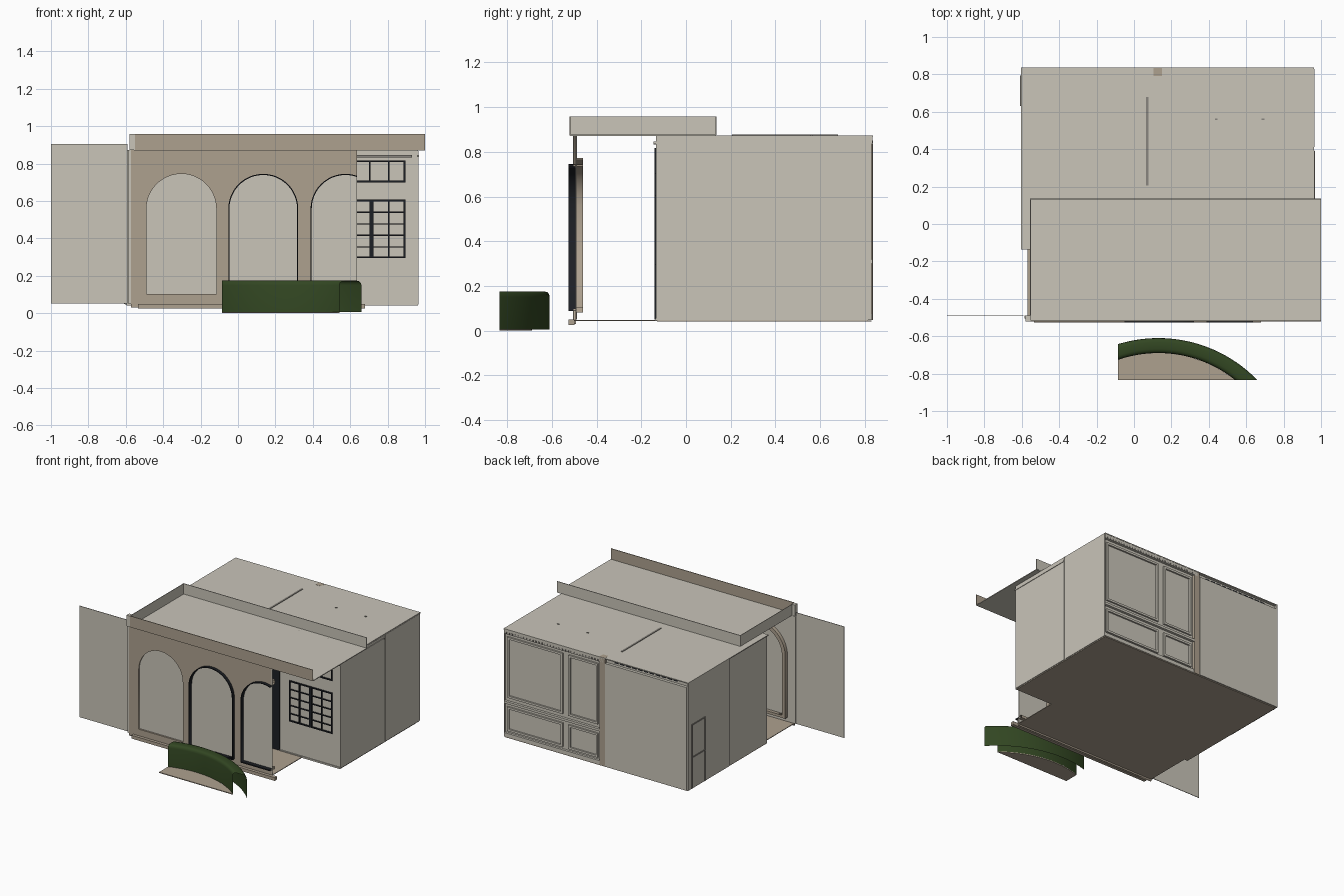
import bpy, bmesh, math
from mathutils import Vector

if "Cube" in bpy.data.objects:
    bpy.data.objects.remove(bpy.data.objects["Cube"])


def material(name, rgb):
    m = bpy.data.materials.new(name)
    m.diffuse_color = (*rgb, 1)
    m.use_nodes = True
    m.node_tree.nodes["Principled BSDF"].inputs["Base Color"].default_value = m.diffuse_color
    return m


PLASTER = material("pale_plaster", (0.585, 0.555, 0.485))
TAN = material("tan_stucco", (0.42, 0.355, 0.275))
BLACK = material("black_metal", (0.012, 0.014, 0.018))
GREEN = material("hedge_green", (0.032, 0.062, 0.016))
GREY = material("grey_trim", (0.25, 0.235, 0.21))


def add_mesh(name, bm, mat):
    bmesh.ops.recalc_face_normals(bm, faces=bm.faces)
    me = bpy.data.meshes.new(name)
    bm.to_mesh(me)
    bm.free()
    me.materials.append(mat)
    ob = bpy.data.objects.new(name, me)
    bpy.context.collection.objects.link(ob)
    return ob


def boxes(name, mat, *items):
    """One object from boxes given as (x0, x1, y0, y1, z0, z1)."""
    bm = bmesh.new()
    for x0, x1, y0, y1, z0, z1 in items:
        vs = bmesh.ops.create_cube(bm, size=1)["verts"]
        for v in vs:
            v.co = Vector((x0 + (v.co.x + .5) * (x1 - x0),
                           y0 + (v.co.y + .5) * (y1 - y0),
                           z0 + (v.co.z + .5) * (z1 - z0)))
    return add_mesh(name, bm, mat)


def frame(x0, x1, y0, y1, z0, z1, w):
    """Four bars around a rectangle facing front or back."""
    return [(x0, x1, y0, y1, z0, z0 + w), (x0, x1, y0, y1, z1 - w, z1),
            (x0, x0 + w, y0, y1, z0 + w, z1 - w), (x1 - w, x1, y0, y1, z0 + w, z1 - w)]


def arch(cx, r, z0, spring=0.558, n=24):
    pts = [(cx - r, z0), (cx + r, z0)]
    return pts + [(cx + r * math.cos(math.pi * i / n), spring + r * math.sin(math.pi * i / n))
                  for i in range(n + 1)]


def rect(x0, x1, z0, z1):
    return [(x0, z0), (x1, z0), (x1, z1), (x0, z1)]


def plate(name, mat, loops, y0, y1, clip=0.637):
    """Upright plate filled between x-z outlines, cut off at x = clip."""
    cu = bpy.data.curves.new(name + "_outline", 'CURVE')
    cu.dimensions = '2D'
    cu.fill_mode = 'BOTH'
    cu.extrude = (y1 - y0) / 2
    for loop in loops:
        sp = cu.splines.new('POLY')
        sp.points.add(len(loop) - 1)
        for p, (x, z) in zip(sp.points, loop):
            p.co = (x, z, 0, 1)
        sp.use_cyclic_u = True
    tmp = bpy.data.objects.new(name + "_outline", cu)
    bpy.context.collection.objects.link(tmp)
    dg = bpy.context.evaluated_depsgraph_get()
    me = bpy.data.meshes.new_from_object(tmp.evaluated_get(dg))
    bm = bmesh.new()
    bm.from_mesh(me)
    bpy.data.objects.remove(tmp)
    for v in bm.verts:
        v.co = Vector((v.co.x, (y0 + y1) / 2 - v.co.z, v.co.y))
    bmesh.ops.remove_doubles(bm, verts=bm.verts, dist=1e-5)
    bmesh.ops.bisect_plane(bm, geom=bm.verts[:] + bm.edges[:] + bm.faces[:],
                           plane_co=(clip, 0, 0), plane_no=(1, 0, 0), clear_outer=True)
    return add_mesh(name, bm, mat)


# House body and floors
boxes("house_body", PLASTER, (-0.595, 0.96, -0.132, 0.815, 0.045, 0.868))
boxes("house_roof", PLASTER, (-0.605, 0.962, -0.135, 0.836, 0.866, 0.873))
boxes("house_floor", TAN, (-0.595, 0.958, -0.13, 0.83, 0.04, 0.046))
boxes("patio_floor", TAN, (-0.57, 0.637, -0.50, -0.13, 0.042, 0.047))

# Patio roof with low parapet, open on the right
boxes("patio_roof", PLASTER, (-0.555, 1.0, -0.518, 0.135, 0.871, 0.877))
boxes("parapet_sides", PLASTER, (-0.556, -0.552, -0.515, 0.135, 0.875, 0.957),
      (-0.556, 1.0, 0.131, 0.136, 0.875, 0.957))
boxes("parapet_end_cap", PLASTER, (-0.58, -0.552, -0.522, -0.49, 0.873, 0.957))
boxes("parapet_front", TAN, (-0.552, 1.0, -0.522, -0.517, 0.873, 0.959))

# Arcade wall
CENTRES = (-0.303, 0.135, 0.575)
R = 0.187
plate("arcade_front", TAN, [rect(-0.572, 0.80, 0.03, 0.874)] +
      [arch(c, R, 0.09) for c in CENTRES], -0.503, -0.493)
boxes("arcade_backing", PLASTER, (-0.572, 0.637, -0.494, -0.489, 0.05, 0.872))
for i, c in enumerate(CENTRES):
    plate(f"inner_arch_trim_{i}", TAN, [arch(c, R + 0.028, 0.08), arch(c, R, 0.10)],
          -0.489, -0.462)
    if i:
        plate(f"black_arch_frame_{i}", BLACK, [arch(c, R, 0.088), arch(c, R - 0.006, 0.096)],
              -0.526, -0.495)
boxes("arch_sill", TAN, (-0.49, -0.116, -0.507, -0.493, 0.088, 0.102))
boxes("arcade_step", TAN, (-0.535, 0.68, -0.526, -0.50, 0.025, 0.05))
boxes("side_screen", PLASTER, (-1.0, -0.592, -0.492, -0.488, 0.052, 0.905))

# Front window with transom, door leaf and lintel
YF0, YF1 = -0.141, -0.131
bars = frame(0.53, 0.895, YF0, YF1, 0.295, 0.607, 0.009)
bars += frame(0.53, 0.895, YF0, YF1, 0.70, 0.817, 0.009)
bars += [(0.702, 0.724, YF0, YF1, 0.295, 0.607)]
bars += [(0.53, 0.895, YF0, YF1, z - .003, z + .003) for z in (0.355, 0.417, 0.478, 0.54)]
for x in (0.617, 0.806):
    bars += [(x - .004, x + .004, YF0, YF1, 0.295, 0.607), (x - .004, x + .004, YF0, YF1, 0.70, 0.817)]
bars += [(0.70, 0.709, YF0, YF1, 0.70, 0.817)]
boxes("front_window_bars", BLACK, *bars)
boxes("front_door_leaf", BLACK, (0.36, 0.45, YF0, YF1, 0.05, 0.75))
boxes("window_lintel", GREY, (0.50, 0.93, -0.146, -0.131, 0.832, 0.846))
boxes("front_base_strip", PLASTER, (0.45, 0.962, -0.138, -0.131, 0.042, 0.054))

# Right wall: two skins with a seam between, and a cornice
boxes("right_wall_skins", PLASTER, (0.958, 0.964, -0.134, 0.392, 0.047, 0.866),
      (0.958, 0.964, 0.412, 0.83, 0.047, 0.866))
boxes("right_cornice", PLASTER, (0.958, 0.968, -0.145, 0.39, 0.836, 0.847))

# Back wall: moulded panels, rails, post and sliding panel
panels = []
for x0, x1 in ((0.47, 0.94), (0.17, 0.42)):
    panels += frame(x0, x1, 0.814, 0.827, 0.345, 0.81, 0.016)
    panels += frame(x0, x1, 0.814, 0.827, 0.09, 0.275, 0.016)
boxes("back_panel_mouldings", PLASTER, *panels)
boxes("back_rails", PLASTER, (0.15, 0.96, 0.814, 0.834, 0.30, 0.318),
      (0.15, 0.96, 0.814, 0.832, 0.047, 0.075), (0.12, 0.96, 0.814, 0.834, 0.835, 0.868))
boxes("back_dentils", GREY, *[(0.16 + i * .025, 0.17 + i * .025, 0.83, 0.836, 0.838, 0.85)
                              for i in range(32)])
boxes("back_post", TAN, (0.105, 0.15, 0.79, 0.834, 0.047, 0.874))
boxes("back_sliding_panel", PLASTER, (-0.59, 0.10, 0.815, 0.837, 0.047, 0.835))
boxes("back_track_slots", BLACK, *[(-0.5 + i * .05, -0.465 + i * .05, 0.814, 0.818, 0.848, 0.856)
                                  for i in range(11)])

# Left wall: skin, doorway trim and corner strip
boxes("left_wall_skin", PLASTER, (-0.605, -0.594, 0.335, 0.835, 0.047, 0.868))
boxes("left_doorway_trim", GREY, (-0.61, -0.604, 0.785, 0.795, 0.05, 0.53),
      (-0.61, -0.604, 0.63, 0.64, 0.05, 0.53), (-0.61, -0.604, 0.63, 0.795, 0.53, 0.54),
      (-0.61, -0.604, 0.64, 0.785, 0.28, 0.29))
boxes("arcade_corner_post", PLASTER, (-0.585, -0.572, -0.505, -0.488, 0.05, 0.872))

# Roof rail and four small fittings
boxes("roof_rail", GREY, (0.063, 0.077, 0.205, 0.68, 0.870, 0.877))
boxes("roof_fittings", GREY, *[(x - .007, x + .007, y - .005, y + .005, 0.870, 0.877)
                               for x in (0.44, 0.69) for y in (0.105, 0.56)])

# Curved hedge: open shell swept along an arc, with its ground patch
CX, CY, RO, RI, X0, Y0 = 0.13, -1.347, 0.737, 0.657, -0.085, -0.835
profile = [(RO, 0.006), (RO, 0.15)]
profile += [(RO - .022 + .022 * math.cos(a), .152 + .023 * math.sin(a)) for a in (0.5, 1.0, 1.57)]
profile += [(RI + .022 - .022 * math.cos(a), .152 + .023 * math.sin(a)) for a in (1.57, 1.0, 0.5)]
profile += [(RI, 0.15), (RI, 0.006)]
bm = bmesh.new()
rows = []
for i in range(41):
    a = math.radians(115 - 85 * i / 40)
    rows.append([bm.verts.new((CX + r * math.cos(a), CY + r * math.sin(a), z)) for r, z in profile])
for a, b in zip(rows, rows[1:]):
    for j in range(len(profile) - 1):
        bm.faces.new((a[j], a[j + 1], b[j + 1], b[j]))
for co, no in (((X0, 0, 0), (-1, 0, 0)), ((0, Y0, 0), (0, -1, 0))):
    bmesh.ops.bisect_plane(bm, geom=bm.verts[:] + bm.edges[:] + bm.faces[:],
                           plane_co=co, plane_no=no, clear_outer=True)
hedge = add_mesh("hedge", bm, GREEN)
bpy.context.view_layer.objects.active = hedge
hedge.select_set(True)
bpy.ops.object.shade_smooth_by_angle(angle=math.radians(40))

bm = bmesh.new()
xe = CX + math.sqrt(RI ** 2 - (Y0 - CY) ** 2)
edge = [X0 + (xe - X0) * i / 20 for i in range(21)]
pts = [(X0, Y0)] + [(x, CY + math.sqrt(RI ** 2 - (x - CX) ** 2)) for x in edge]
face = bm.faces.new([bm.verts.new((x, y, 0.006)) for x, y in pts])
low = bmesh.ops.extrude_face_region(bm, geom=[face])["geom"]
for v in low:
    if isinstance(v, bmesh.types.BMVert):
        v.co.z = 0.0
add_mesh("hedge_ground", bm, TAN)
